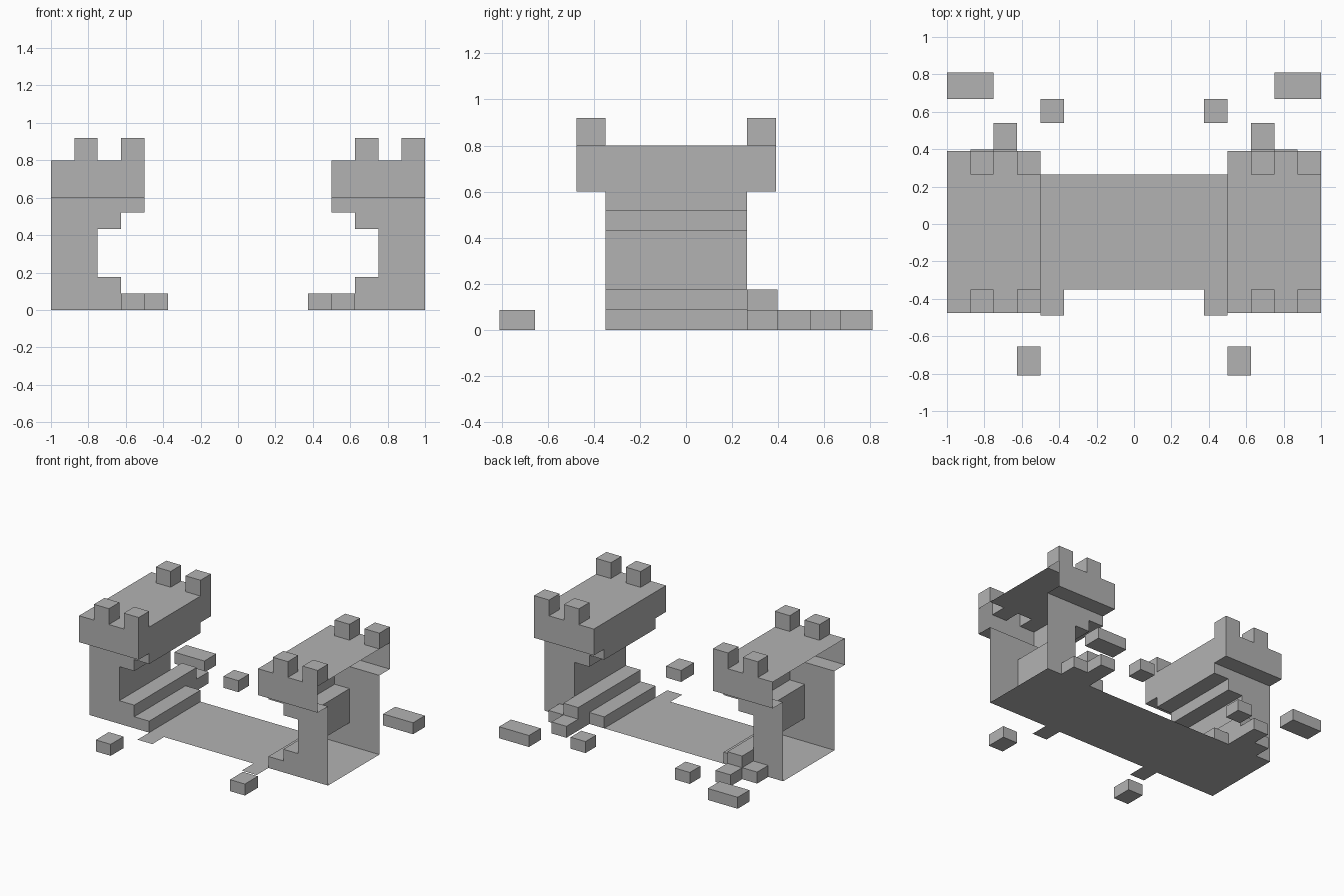
import bpy, bmesh
from mathutils import Vector

if "Cube" in bpy.data.objects:
    bpy.data.objects.remove(bpy.data.objects["Cube"])

FRONT, BACK = -0.35, 0.265          # wall planes
P_FRONT, P_BACK = -0.475, 0.39      # overhanging parapet planes
Z1, Z2 = 0.087, 0.175               # rubble course heights

stone = bpy.data.materials.new("stone")
stone.diffuse_color = (0.45, 0.45, 0.45, 1)
stone.use_nodes = True
stone.node_tree.nodes["Principled BSDF"].inputs["Base Color"].default_value = stone.diffuse_color


def prism(name, outline, sweep, skip=None, cuts=()):
    """Sweep a closed outline, slice at x cuts, remove faces chosen by skip(centre)."""
    bm = bmesh.new()
    face = bm.faces.new([bm.verts.new(p) for p in outline])
    ext = bmesh.ops.extrude_face_region(bm, geom=[face], use_keep_orig=True)
    moved = [g for g in ext["geom"] if isinstance(g, bmesh.types.BMVert)]
    bmesh.ops.translate(bm, verts=moved, vec=Vector(sweep))
    bmesh.ops.recalc_face_normals(bm, faces=bm.faces)
    for x in cuts:
        bmesh.ops.bisect_plane(bm, geom=bm.verts[:] + bm.edges[:] + bm.faces[:],
                               plane_co=(x, 0, 0), plane_no=(1, 0, 0))
    if skip:
        gone = [f for f in bm.faces if skip(f.calc_center_bounds())]
        bmesh.ops.delete(bm, geom=gone, context="FACES")
    me = bpy.data.meshes.new(name)
    bm.to_mesh(me)
    bm.free()
    me.materials.append(stone)
    ob = bpy.data.objects.new(name, me)
    bpy.context.collection.objects.link(ob)


def box(name, x0, x1, y0, y1, z0, z1, skip=None):
    x0, x1 = sorted((x0, x1))
    outline = [(x0, y0, z0), (x1, y0, z0), (x1, y1, z0), (x0, y1, z0)]
    prism(name, outline, (0, 0, z1 - z0), skip)


def plane(name, x0, x1, y0, y1):
    x0, x1 = sorted((x0, x1))
    me = bpy.data.meshes.new(name)
    me.from_pydata([(x0, y0, 0), (x1, y0, 0), (x1, y1, 0), (x0, y1, 0)], [], [(3, 2, 1, 0)])
    me.materials.append(stone)
    bpy.context.collection.objects.link(bpy.data.objects.new(name, me))


# Broken wall end, measured from the outer edge (open) inwards
WALL = [(1, 0), (0.5, 0), (0.5, Z1), (0.625, Z1), (0.625, Z2), (0.75, Z2),
        (0.75, 0.433), (0.625, 0.433), (0.625, 0.52), (0.5, 0.52), (0.5, 0.6), (1, 0.6)]
# Parapet cross-section, hollow over the wall core
PARAPET = [(P_FRONT, 0.6), (FRONT, 0.6), (BACK, 0.6), (P_BACK, 0.6),
           (P_BACK, 0.8), (BACK, 0.8), (FRONT, 0.8), (P_FRONT, 0.8)]
# Fallen stones: x outer, x inner, y0, y1, z0, z1
STONES = [(1, 0.75, 0.668, 0.81, 0, Z1), (0.5, 0.375, 0.54, 0.668, 0, Z1),
          (0.75, 0.625, 0.398, 0.54, 0, Z1), (0.875, 0.75, BACK, 0.398, 0, Z1),
          (0.75, 0.625, BACK, 0.398, 0, Z2), (0.625, 0.5, -0.81, -0.655, 0, Z1)]

for side, s in (("left", -1), ("right", 1)):
    # Hollow wall with stepped break, open at the outer end
    prism(f"{side}_wall", [(s * x, FRONT, z) for x, z in WALL], (0, BACK - FRONT, 0),
          lambda c: abs(c.x) > 0.99 or c.z < 0.001 or c.z > 0.599)
    first = -0.875 if s < 0 else 0.625
    merlons = (first, first + 0.25)

    # Overhanging parapet, open below the hollow merlons and above the wall core
    def opening(c):
        inside = FRONT < c.y < BACK
        under = any(m < c.x < m + 0.125 for m in merlons)
        return (abs(c.x) > 0.99 or (c.z < 0.601 and inside)
                or (c.z > 0.799 and under and not inside))
    prism(f"{side}_parapet", [(s * 0.5, y, z) for y, z in PARAPET], (s * 0.5, 0, 0),
          opening, (s * 0.625, s * 0.75, s * 0.875))
    # Merlons along both parapet edges
    for x in merlons:
        for row, y0, y1 in (("front", P_FRONT, FRONT), ("back", BACK, P_BACK)):
            box(f"{side}_{row}_merlon", x, x + 0.125, y0, y1, 0.8, 0.92,
                lambda c: c.z < 0.801)
    # Fallen stones and flat slab
    for a, b, y0, y1, z0, z1 in STONES:
        box(f"{side}_fallen_stone", s * a, s * b, y0, y1, z0, z1)
    plane(f"{side}_floor_slab", s * 0.375, s * 0.5, -0.49, FRONT)

# Floor joining the two wall ends
plane("floor", -1, 1, FRONT, BACK)
